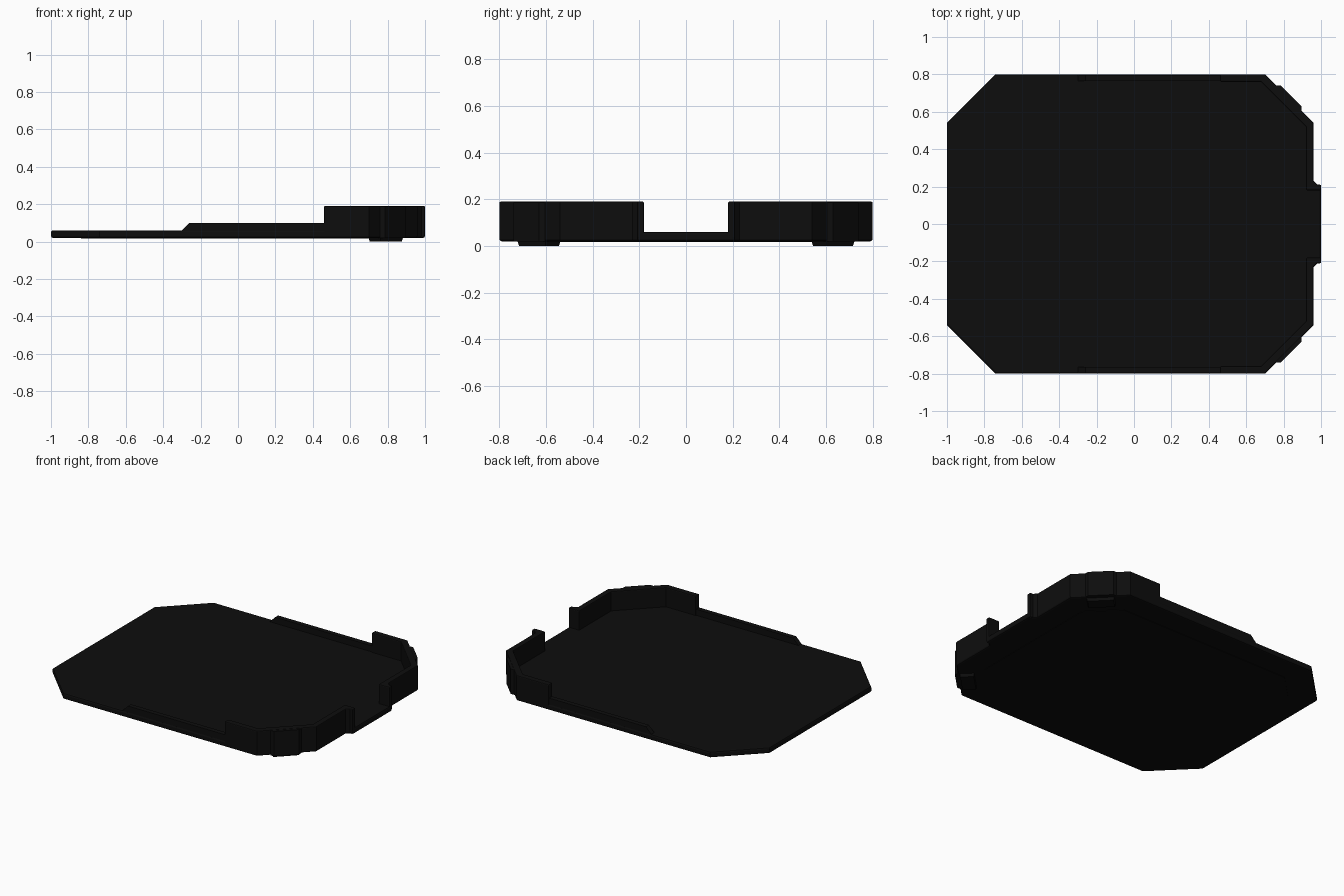
import bpy
import bmesh

if "Cube" in bpy.data.objects:
    bpy.data.objects.remove(bpy.data.objects["Cube"], do_unlink=True)

black = bpy.data.materials.new("black_plastic")
black.use_nodes = True
COLOUR = (0.004, 0.004, 0.004, 1)
black.diffuse_color = COLOUR
black.node_tree.nodes["Principled BSDF"].inputs["Base Color"].default_value = COLOUR


def prism(name, outline, low, high, axis="z", bevel=0.0, foot_scale=1.0):
    """Extrude a flat outline along z or y, optionally tapering the low end."""
    bm = bmesh.new()
    cx = sum(p[0] for p in outline) / len(outline)
    cy = sum(p[1] for p in outline) / len(outline)
    rings = []
    for level, s in ((low, foot_scale), (high, 1.0)):
        pts = [(cx + (a - cx) * s, cy + (b - cy) * s) for a, b in outline]
        rings.append([bm.verts.new((a, b, level) if axis == "z" else (a, level, b))
                      for a, b in pts])
    bottom, top = rings
    bm.faces.new(bottom)
    bm.faces.new(top)
    for i in range(len(outline)):
        j = (i + 1) % len(outline)
        bm.faces.new((bottom[i], bottom[j], top[j], top[i]))
    bmesh.ops.recalc_face_normals(bm, faces=bm.faces)
    mesh = bpy.data.meshes.new(name)
    bm.to_mesh(mesh)
    bm.free()
    mesh.materials.append(black)
    obj = bpy.data.objects.new(name, mesh)
    bpy.context.collection.objects.link(obj)
    if bevel:
        mod = obj.modifiers.new("edge_chamfer", "BEVEL")
        mod.width = bevel
        mod.segments = 2
        mod.limit_method = "ANGLE"
        mod.angle_limit = 1.2
    return obj


def mirrored(half):
    """Complete a half outline across the y = 0 line."""
    return half + [(x, -y) for x, y in reversed(half)]


# Base plate with clipped corners and a lip on the open side
prism("base_plate", mirrored([(-1, 0.54), (-0.74, 0.8), (0.7, 0.8), (0.96, 0.54),
                              (0.96, 0.23), (0.98, 0.21), (1, 0.21)]),
      0.02, 0.06, bevel=0.01)

# Shallow panel on the underside
prism("underside_panel", mirrored([(-0.84, 0.46), (-0.66, 0.64), (0.62, 0.64), (0.8, 0.46)]),
      0.017, 0.025)

for side, s in (("front", -1), ("back", 1)):
    def flip(points):
        return [(x, y * s) for x, y in points]

    # Tall wall wrapping the corner and ending in an outward post
    prism(side + "_corner_wall",
          flip([(0.46, 0.8), (0.7, 0.8), (0.96, 0.54), (0.96, 0.23), (0.98, 0.21), (1, 0.21),
                (1, 0.18), (0.92, 0.18), (0.92, 0.52), (0.68, 0.76), (0.46, 0.76)]),
          0.03, 0.19, bevel=0.006)

    # Low side rail with a sloping end
    prism(side + "_side_rail", [(-0.32, 0.04), (-0.3, 0.06), (-0.26, 0.1), (0.47, 0.1), (0.47, 0.04)],
          0.765 * s, 0.797 * s, axis="y")

    # Raised clip on the diagonal corner
    prism(side + "_corner_clip",
          flip([(0.76, 0.74), (0.785, 0.74), (0.895, 0.63), (0.895, 0.605), (0.86, 0.6), (0.75, 0.71)]),
          0.02, 0.187)

    # Foot below the clip
    prism(side + "_foot", flip([(0.695, 0.66), (0.76, 0.725), (0.885, 0.6), (0.82, 0.535)]),
          0.0, 0.03, foot_scale=0.9)
